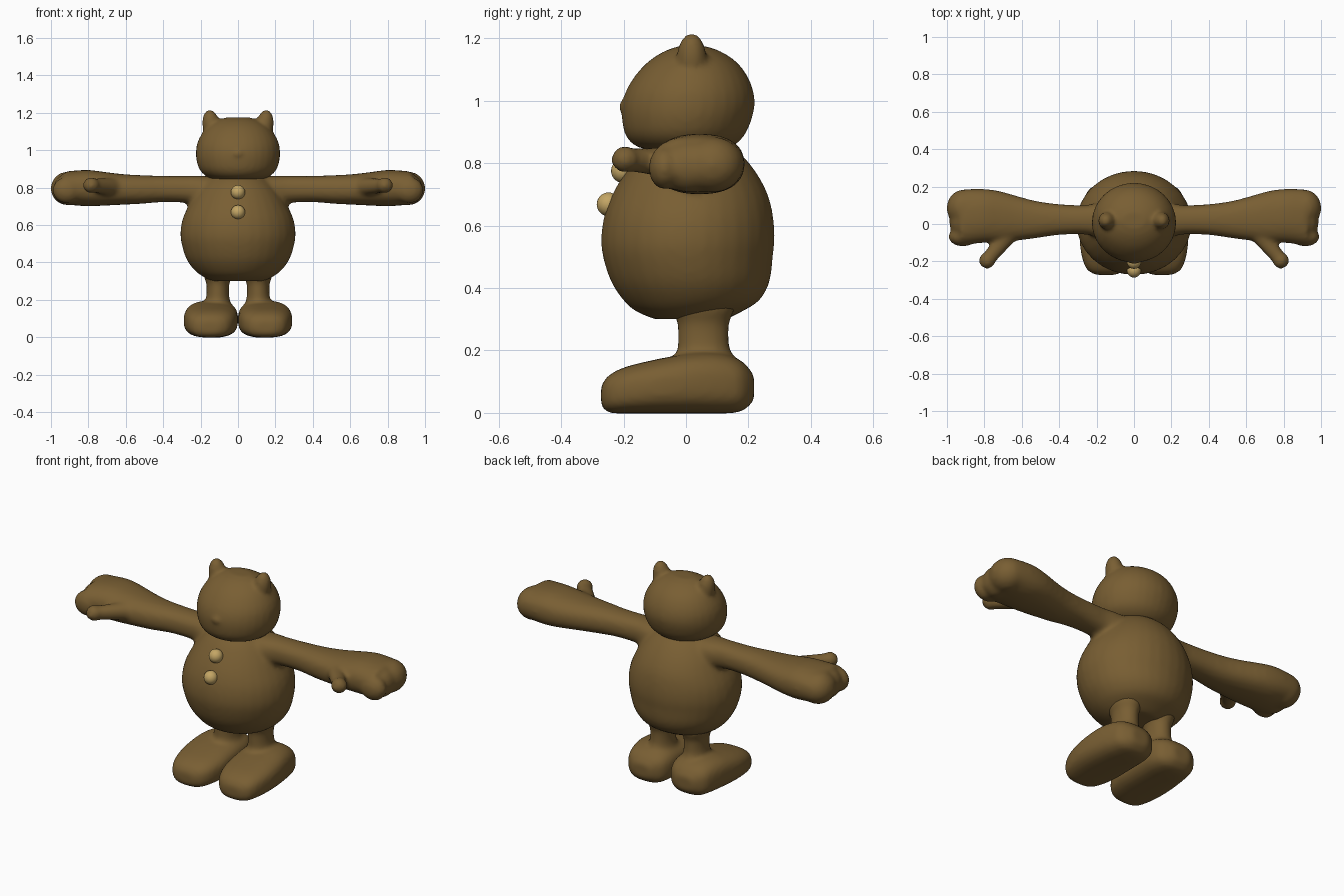
import bpy, bmesh, math
from mathutils import Vector, Matrix

if "Cube" in bpy.data.objects:
    bpy.data.objects.remove(bpy.data.objects["Cube"])


def material(name, rgb):
    m = bpy.data.materials.new(name)
    m.diffuse_color = (*rgb, 1)
    m.use_nodes = True
    m.node_tree.nodes["Principled BSDF"].inputs["Base Color"].default_value = m.diffuse_color
    return m


FUR = material("brown fur", (0.19, 0.113, 0.033))
BUTTON = material("tan button", (0.55, 0.38, 0.13))


def spline(a, b, c, d, t):
    return [0.5 * (2 * q + (r - p) * t + (2 * p - 5 * q + 4 * r - s) * t * t
                   + (3 * q - p - 3 * r + s) * t ** 3) for p, q, r, s in zip(a, b, c, d)]


def loft(bm, axis, rows, power=1.0, segs=32, steps=3):
    """Rows: position, u min, u max, v min, v max; rings are superellipses."""
    fine = []
    for i in range(len(rows) - 1):
        quad = [rows[max(0, min(len(rows) - 1, i + k))] for k in (-1, 0, 1, 2)]
        fine += [spline(*quad, s / steps) for s in range(steps)]
    fine.append(rows[-1])
    rings = []
    for p, u0, u1, v0, v1 in fine:
        ring = []
        for k in range(segs):
            a = math.tau * k / segs
            c, s = math.cos(a), math.sin(a)
            u = (u0 + u1) / 2 + (u1 - u0) / 2 * math.copysign(abs(c) ** power, c)
            v = (v0 + v1) / 2 + (v1 - v0) / 2 * math.copysign(abs(s) ** power, s)
            co = {"x": (p, u, v), "y": (u, p, v), "z": (u, v, p)}[axis]
            ring.append(bm.verts.new(co))
        rings.append(ring)
    faces = [bm.faces.new(rings[0]), bm.faces.new(rings[-1])]
    for a, b in zip(rings, rings[1:]):
        for k in range(segs):
            n = (k + 1) % segs
            faces.append(bm.faces.new((a[k], a[n], b[n], b[k])))
    bmesh.ops.recalc_face_normals(bm, faces=faces)


def ball(bm, centre, radii, rot=Matrix.Identity(4)):
    mat = Matrix.Translation(centre) @ rot @ Matrix.Diagonal((*radii, 1))
    bmesh.ops.create_uvsphere(bm, u_segments=24, v_segments=14, radius=1, matrix=mat)


def finish(bm, name, mat, voxel=0, mirror=False, smooth=6):
    me = bpy.data.meshes.new(name)
    bm.to_mesh(me)
    bm.free()
    me.materials.append(mat)
    ob = bpy.data.objects.new(name, me)
    bpy.context.collection.objects.link(ob)
    for p in me.polygons:
        p.use_smooth = True
    if voxel:
        r = ob.modifiers.new("Fuse", 'REMESH')
        r.mode = 'VOXEL'
        r.voxel_size = voxel
        r.use_smooth_shade = True
        s = ob.modifiers.new("Soften", 'SMOOTH')
        s.factor = 0.5
        s.iterations = smooth
    if mirror:
        m = ob.modifiers.new("Mirror", 'MIRROR')
        m.use_mirror_merge = False
    return ob


# Torso with both arms, mitten hands and thumbs fused on
bm = bmesh.new()
loft(bm, "z", [
    (0.30, -.14, .14, -.10, .13), (0.325, -.19, .19, -.16, .18),
    (0.36, -.235, .235, -.20, .235), (0.42, -.277, .277, -.24, .268),
    (0.50, -.302, .302, -.266, .278), (0.56, -.308, .308, -.272, .284),
    (0.63, -.297, .297, -.262, .279), (0.70, -.266, .266, -.236, .262),
    (0.77, -.225, .225, -.195, .225), (0.83, -.175, .175, -.15, .175),
    (0.87, -.12, .12, -.10, .12)])
for sx in (1, -1):
    arm = [(0.10, -.08, .12, .69, .86), (0.20, -.068, .112, .70, .862),
           (0.27, -.055, .10, .718, .862), (0.40, -.058, .106, .722, .862),
           (0.52, -.075, .122, .713, .866), (0.62, -.088, .148, .708, .872),
           (0.72, -.098, .176, .703, .884), (0.80, -.10, .187, .70, .894),
           (0.88, -.108, .187, .705, .890), (0.93, -.115, .182, .71, .884)]
    loft(bm, "x", [(sx * r[0], *r[1:]) for r in arm], power=0.85)
    # Rounded finger lobes at the hand tip
    ball(bm, (sx * .915, -.068, .785), (.078, .052, .07))
    ball(bm, (sx * .91, .085, .795), (.092, .10, .09))
    ball(bm, (sx * .91, .01, .79), (.078, .09, .085))
    # Thumb
    a, b = Vector((sx * .64, -.02, .80)), Vector((sx * .785, -.195, .812))
    q = (b - a).to_track_quat('Z', 'Y').to_matrix().to_4x4()
    bmesh.ops.create_cone(bm, cap_ends=True, segments=20, radius1=.052, radius2=.037,
                          depth=(b - a).length, matrix=Matrix.Translation((a + b) / 2) @ q)
    ball(bm, b, (.045, .045, .043))
finish(bm, "body_and_arms", FUR, voxel=0.0125, smooth=7)

# Leg and foot, mirrored to the other side
bm = bmesh.new()
loft(bm, "z", [
    (0.10, .03, .20, -.06, .17), (0.17, .035, .19, -.045, .16),
    (0.20, .044, .174, -.028, .142), (0.24, .048, .168, -.026, .137),
    (0.29, .045, .17, -.028, .139), (0.33, .03, .185, -.045, .155),
    (0.37, .03, .185, -.045, .155)])
loft(bm, "y", [
    (-.272, .10, .20, .025, .085), (-.25, .055, .245, .002, .118),
    (-.20, .022, .272, -.002, .145), (-.12, .003, .288, -.002, .166),
    (-.04, .0, .290, -.002, .182), (.04, .0, .283, -.002, .194),
    (.12, .005, .268, -.002, .190), (.18, .028, .245, .006, .165),
    (.218, .085, .19, .04, .12)], power=0.72)
finish(bm, "leg_and_foot", FUR, voxel=0.0115, mirror=True, smooth=5)

# Head with ears and a small nose
bm = bmesh.new()
loft(bm, "z", [
    (0.842, -.125, .125, -.12, .125), (0.857, -.165, .165, -.165, .155),
    (0.89, -.202, .202, -.194, .188), (0.94, -.221, .221, -.205, .21),
    (0.99, -.225, .225, -.204, .22), (1.04, -.217, .217, -.188, .213),
    (1.09, -.192, .192, -.155, .19), (1.13, -.157, .157, -.115, .155),
    (1.16, -.108, .108, -.066, .106), (1.175, -.06, .06, -.02, .06)])
for sx in (1, -1):
    tilt = Matrix.Rotation(sx * math.radians(8), 4, 'Y')
    ball(bm, (sx * .143, .018, 1.13), (.047, .048, .087), tilt)
ball(bm, (0, -.193, .982), (.03, .024, .022))
finish(bm, "head", FUR, voxel=0.0115, smooth=4)

# Two round buttons on the chest
for name, y, z in (("upper_button", -.202, .775), ("lower_button", -.248, .668)):
    bm = bmesh.new()
    ball(bm, (0, y, z), (.038, .038, .038))
    finish(bm, name, BUTTON)
